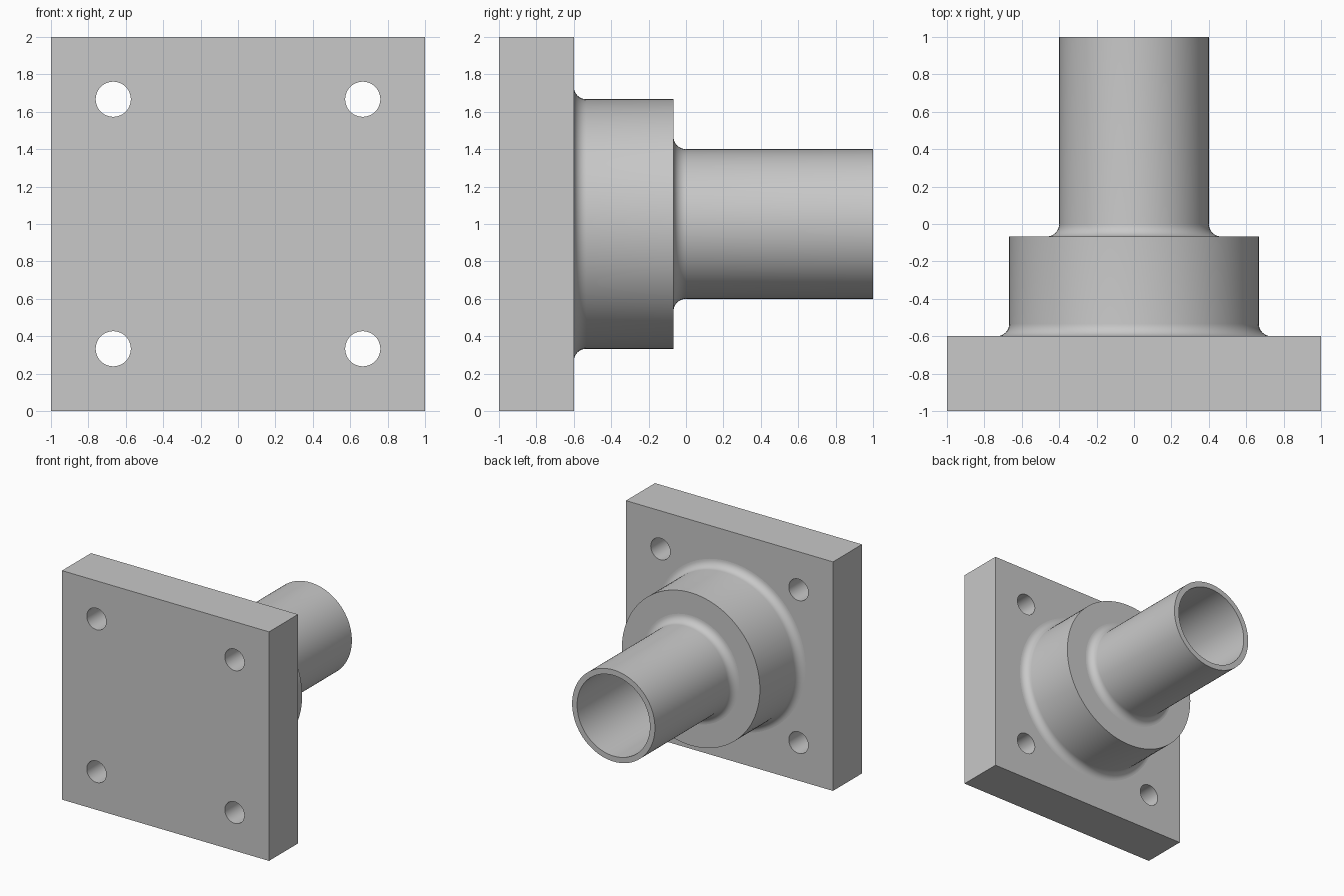
import bpy
import bmesh
from math import radians, sin, cos, pi
from mathutils import Matrix, Vector

cube = bpy.data.objects.get("Cube")
if cube:
    bpy.data.objects.remove(cube, do_unlink=True)

PLATE_BACK = -0.6
BOSS_BACK = -0.067
FILLET = 0.067
BOLT_OFFSET = 0.667
SEGMENTS = 96

grey = bpy.data.materials.new("plain grey")
grey.use_nodes = True
grey.diffuse_color = (0.58, 0.58, 0.58, 1)
grey.node_tree.nodes["Principled BSDF"].inputs["Base Color"].default_value = grey.diffuse_color


def make_object(name, bm):
    mesh = bpy.data.meshes.new(name)
    bmesh.ops.recalc_face_normals(bm, faces=bm.faces)
    bm.to_mesh(mesh)
    bm.free()
    obj = bpy.data.objects.new(name, mesh)
    bpy.context.collection.objects.link(obj)
    mesh.materials.append(grey)
    return obj


def shade(obj):
    """Smooth the round walls and keep the flat ends flat."""
    bpy.ops.object.select_all(action="DESELECT")
    obj.select_set(True)
    bpy.context.view_layer.objects.active = obj
    bpy.ops.object.shade_smooth_by_angle(angle=radians(30))
    for face in obj.data.polygons:
        if max(abs(c) for c in face.normal) > 0.9999 and abs(face.normal.y) > 0.9999:
            face.use_smooth = False


def fillet(radius, base):
    """Concave arc from the face at y = base up to the wall at the given radius."""
    points = []
    for i in range(9):
        a = i / 8 * pi / 2
        points.append((radius + FILLET * (1 - sin(a)), base + FILLET * (1 - cos(a))))
    return points


# Square mounting plate
bm = bmesh.new()
bmesh.ops.create_cube(bm, size=1, matrix=Matrix.Translation((0, -0.8, 1)) @ Matrix.Diagonal((2, 0.4, 2, 1)))
plate = make_object("mounting_plate", bm)

# Four bolt holes cut through the plate
bm = bmesh.new()
for x in (-BOLT_OFFSET, BOLT_OFFSET):
    for z in (-BOLT_OFFSET, BOLT_OFFSET):
        place = Matrix.Translation((x, -0.8, 1 + z)) @ Matrix.Rotation(pi / 2, 4, "X")
        bmesh.ops.create_cone(bm, cap_ends=True, segments=48, radius1=0.094,
                              radius2=0.094, depth=0.6, matrix=place)
cutter = make_object("bolt_hole_cutter", bm)
cut = plate.modifiers.new("bolt holes", "BOOLEAN")
cut.operation = "DIFFERENCE"
cut.solver = "EXACT"
cut.object = cutter
bpy.context.view_layer.objects.active = plate
bpy.ops.object.modifier_apply(modifier=cut.name)
bpy.data.objects.remove(cutter, do_unlink=True)
shade(plate)

# Stepped boss and hollow pipe, turned around the y axis
profile = [(0, PLATE_BACK - 0.02), (0.734, PLATE_BACK - 0.02)]
profile += fillet(0.667, PLATE_BACK)
profile += [(0.667, BOSS_BACK)]
profile += fillet(0.4, BOSS_BACK)
profile += [(0.4, 1), (0.352, 1), (0.352, BOSS_BACK), (0, BOSS_BACK)]
bm = bmesh.new()
verts = [bm.verts.new((r, y, 1)) for r, y in profile]
edges = [bm.edges.new(pair) for pair in zip(verts, verts[1:])]
bmesh.ops.spin(bm, geom=verts + edges, cent=Vector((0, 0, 1)), axis=(0, 1, 0),
               angle=2 * pi, steps=SEGMENTS, use_merge=True)
bmesh.ops.remove_doubles(bm, verts=bm.verts, dist=0.0005)
shade(make_object("boss_and_pipe", bm))
